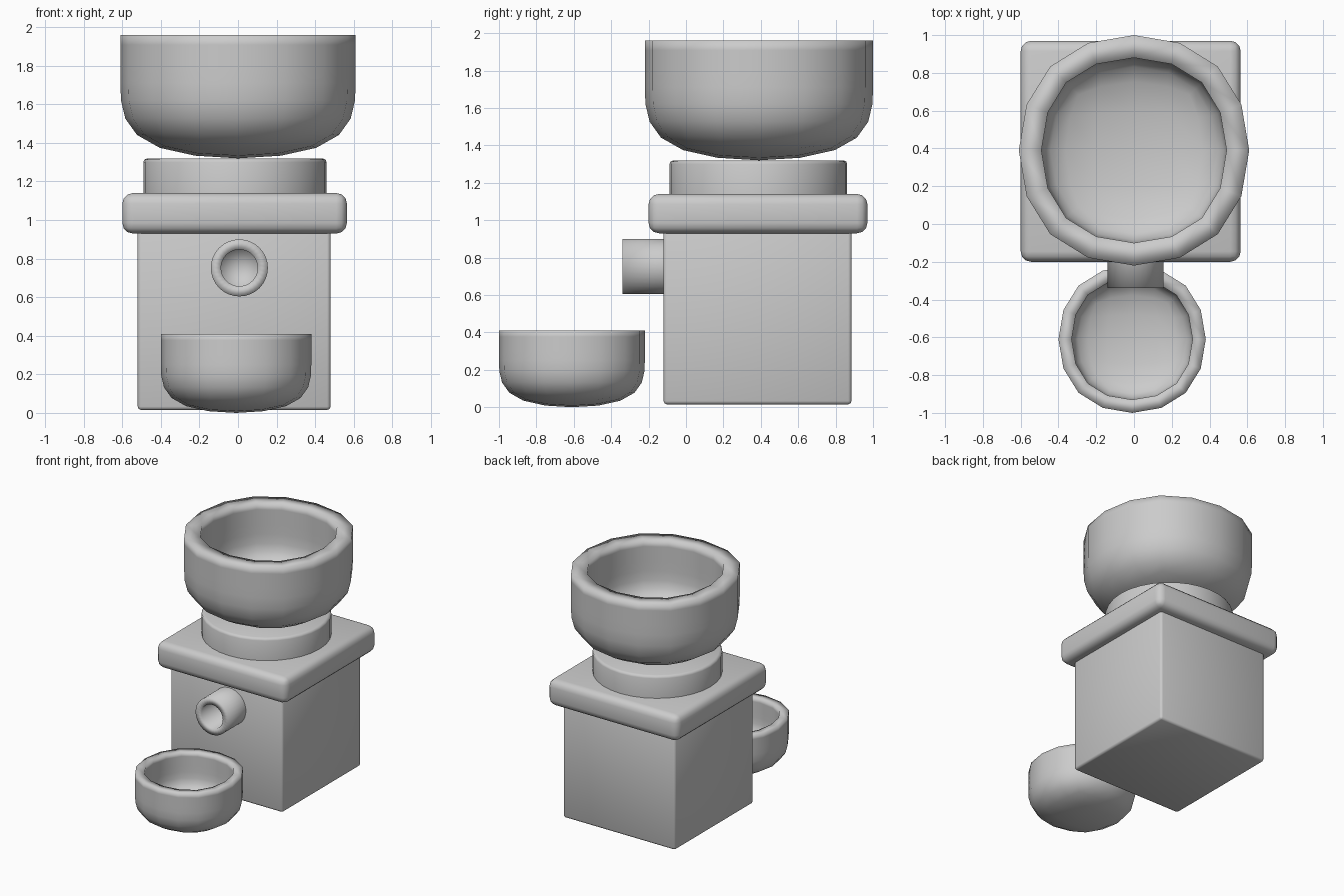
import bpy, bmesh, math
from mathutils import Vector

if "Cube" in bpy.data.objects:
    bpy.data.objects.remove(bpy.data.objects["Cube"])


def finish(bm, name, smooth=None):
    bmesh.ops.recalc_face_normals(bm, faces=bm.faces)
    me = bpy.data.meshes.new(name)
    bm.to_mesh(me)
    bm.free()
    ob = bpy.data.objects.new(name, me)
    bpy.context.collection.objects.link(ob)
    bpy.ops.object.select_all(action='DESELECT')
    ob.select_set(True)
    bpy.context.view_layer.objects.active = ob
    if smooth is None:
        bpy.ops.object.shade_smooth()
    else:
        bpy.ops.object.shade_smooth_by_angle(angle=math.radians(smooth))
    return ob


def box(name, lo, hi, bevel, segments):
    bm = bmesh.new()
    bmesh.ops.create_cube(bm, size=1)
    lo, hi = Vector(lo), Vector(hi)
    for v in bm.verts:
        v.co = (lo + hi) / 2 + v.co * (hi - lo)
    bmesh.ops.bevel(bm, geom=bm.edges[:], offset=bevel, segments=segments,
                    profile=0.5, affect='EDGES')
    return finish(bm, name, 50)


def lathe(name, profile, steps, smooth):
    """Spin an (radius, height) profile around local z."""
    bm = bmesh.new()
    vs = [bm.verts.new((r, 0, z)) for r, z in profile]
    es = [bm.edges.new(p) for p in zip(vs, vs[1:])]
    bmesh.ops.spin(bm, geom=vs + es, axis=(0, 0, 1), cent=(0, 0, 0),
                   angle=math.tau, steps=steps)
    bmesh.ops.remove_doubles(bm, verts=bm.verts, dist=1e-5)
    return finish(bm, name, smooth)


def bowl(name, x, y, z0, z1, radius, wall):
    """Open box rounded by subdivision, then thickened inward."""
    bm = bmesh.new()
    rings = [[bm.verts.new((a, b, z)) for a, b in
              ((-1, -1), (1, -1), (1, 1), (-1, 1))] for z in (0, 0.7, 1)]
    bm.faces.new(rings[0][::-1])
    for low, high in zip(rings, rings[1:]):
        for i in range(4):
            j = (i + 1) % 4
            bm.faces.new((low[i], low[j], high[j], high[i]))
    # Orient the open shell outward from the known winding
    ob = finish(bm, name)
    if sum((p.center - Vector((0, 0, 0.5))).dot(p.normal) for p in ob.data.polygons) < 0:
        ob.data.flip_normals()
    sub = ob.modifiers.new("round", 'SUBSURF')
    sub.levels = sub.render_levels = 2
    bpy.ops.object.modifier_apply(modifier=sub.name)
    co = [v.co for v in ob.data.vertices]
    r = max(c.x for c in co)
    low, high = min(c.z for c in co), max(c.z for c in co)
    for v in ob.data.vertices:
        v.co = (v.co.x * radius / r, v.co.y * radius / r,
                (v.co.z - low) / (high - low) * (z1 - z0))
    ob.location = (x, y, z0)
    sol = ob.modifiers.new("wall", 'SOLIDIFY')
    sol.thickness = wall
    sol.offset = -1
    return ob


# Main housing and the overhanging lid slab
box("housing", (-0.52, -0.12, 0.015), (0.48, 0.885, 0.95), 0.018, 2)
box("lid_slab", (-0.60, -0.20, 0.93), (0.565, 0.97, 1.14), 0.055, 3)

# Round neck under the hopper
neck = lathe("neck", [(0, 1.12), (0.475, 1.12), (0.475, 1.30),
                      (0.470, 1.313), (0.455, 1.32), (0, 1.32)], 32, 50)
neck.location = (-0.016, 0.387, 0)

# Hollow spout on the front
spout = lathe("spout", [(0.148, 0), (0.148, 0.23), (0.095, 0.23), (0.095, 0.02),
                        (0, 0.02)], 32, 180)
spout.rotation_euler = (math.pi / 2, 0, 0)
spout.location = (0.007, -0.11, 0.752)

# Hopper bowl on top and catching bowl in front
bowl("hopper_bowl", 0, 0.39, 1.32, 1.96, 0.61, 0.12)
bowl("catch_bowl", -0.01, -0.61, 0.0, 0.41, 0.39, 0.07)
